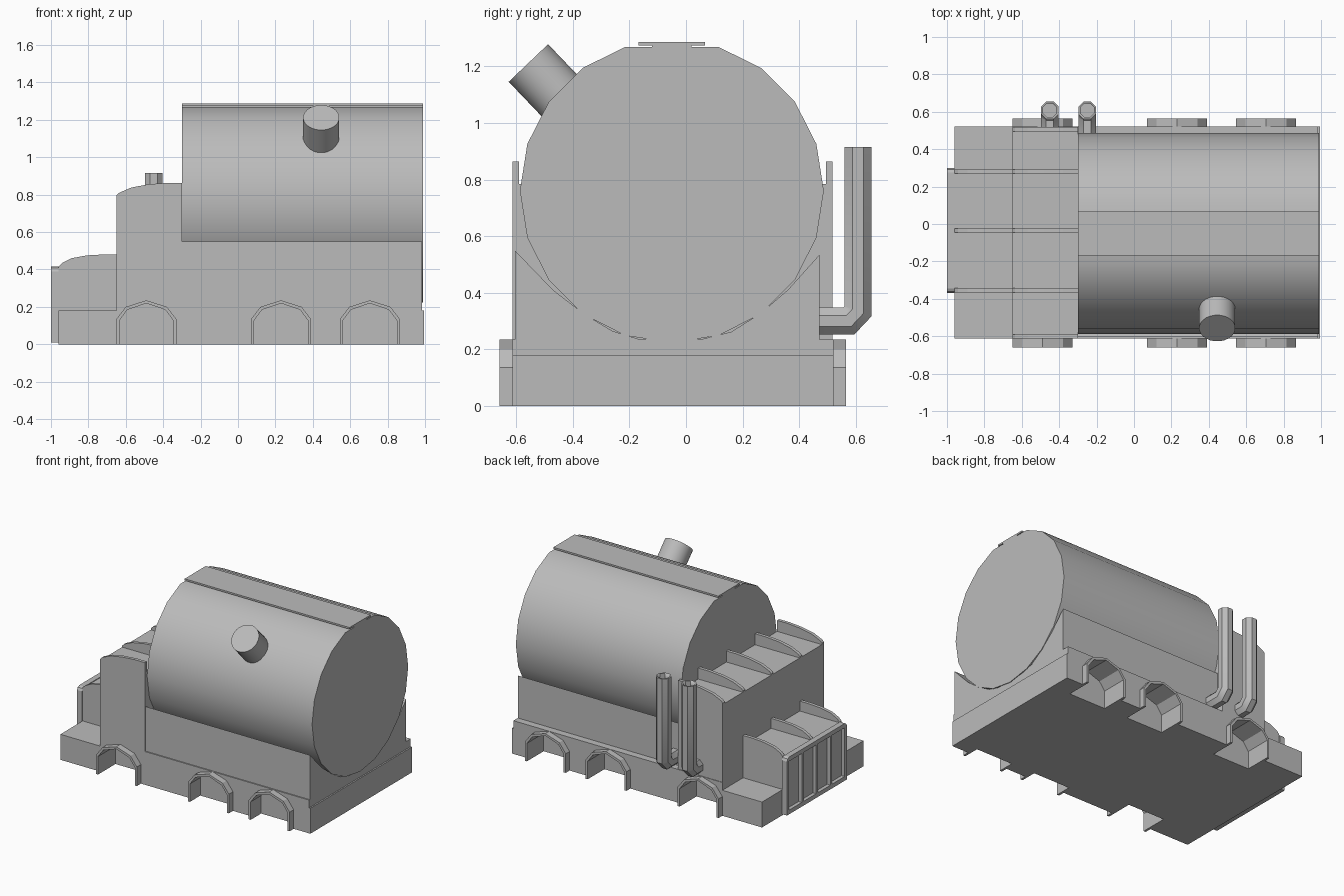
import bpy, bmesh, math
from mathutils import Vector

cube = bpy.data.objects.get("Cube")
if cube:
    bpy.data.objects.remove(cube)

grey = bpy.data.materials.new("plain_grey")
grey.use_nodes = True
COLOUR = (0.5, 0.5, 0.5, 1)
grey.diffuse_color = COLOUR
grey.node_tree.nodes["Principled BSDF"].inputs["Base Color"].default_value = COLOUR


def finish(name, bm, smooth=False):
    bmesh.ops.recalc_face_normals(bm, faces=bm.faces)
    mesh = bpy.data.meshes.new(name)
    bm.to_mesh(mesh)
    bm.free()
    mesh.materials.append(grey)
    ob = bpy.data.objects.new(name, mesh)
    bpy.context.collection.objects.link(ob)
    if smooth:
        bpy.ops.object.select_all(action='DESELECT')
        ob.select_set(True)
        bpy.context.view_layer.objects.active = ob
        bpy.ops.object.shade_smooth_by_angle(angle=math.radians(35))
    return ob


def prism(name, profile, axis, a, b, smooth=False):
    """Extrude a flat profile along x (points are y, z) or y (points are x, z)."""
    bm = bmesh.new()
    place = (lambda p, t: (t, p[0], p[1])) if axis == 'x' else (lambda p, t: (p[0], t, p[1]))
    face = bm.faces.new([bm.verts.new(place(p, a)) for p in profile])
    moved = bmesh.ops.extrude_face_region(bm, geom=[face])["geom"]
    shift = Vector(place((0, 0), b - a))
    bmesh.ops.translate(bm, vec=shift, verts=[v for v in moved if isinstance(v, bmesh.types.BMVert)])
    return finish(name, bm, smooth)


def box(name, x0, x1, y0, y1, z0, z1):
    return prism(name, [(x0, z0), (x1, z0), (x1, z1), (x0, z1)], 'y', y0, y1)


def cut(target, cutters):
    for c in cutters:
        c.hide_render = True
        c.hide_set(True)
        mod = target.modifiers.new("cut", 'BOOLEAN')
        mod.operation = 'DIFFERENCE'
        mod.solver = 'EXACT'
        mod.object = c


def tube(name, path, radius, sides):
    """Sweep a round section along a path lying in a plane of constant x."""
    bm = bmesh.new()
    path = [Vector(p) for p in path]
    rings = []
    for i, p in enumerate(path):
        before = (p - path[i - 1]).normalized() if i else None
        after = (path[i + 1] - p).normalized() if i < len(path) - 1 else None
        t = ((before or after) + (after or before)).normalized()
        stretch = 1 / t.dot(before or after)
        side = t.cross(Vector((1, 0, 0)))
        ring = []
        for k in range(sides):
            a = 2 * math.pi * (k + 0.5) / sides
            ring.append(bm.verts.new(p + radius * (Vector((math.cos(a), 0, 0))
                                                   + side * math.sin(a) * stretch)))
        rings.append(ring)
    for r, s in zip(rings, rings[1:]):
        for k in range(sides):
            n = (k + 1) % sides
            bm.faces.new((r[k], r[n], s[n], s[k]))
    bm.faces.new(rings[0])
    bm.faces.new(rings[-1])
    return finish(name, bm, True)


FRONT, BACK, MID = -0.613, 0.522, -0.05

# Chassis and the band on top of it
chassis = box("chassis", -0.96, 0.995, FRONT, BACK, 0, 0.18)
band = box("chassis_band", -0.65, 0.985, FRONT, BACK, 0.18, 0.235)

# Wheel arches with wells cut into the chassis
def arch_points(x, t):
    half = [(0.16 - t, 0), (0.16 - t, 0.135 - t / 2), (0.11 - t / 2, 0.2 - t), (0, 0.235 - t)]
    return [(x + u, z) for u, z in half] + [(x - u, z) for u, z in half[-2::-1]]

wells = []
for i, x in enumerate((-0.49, 0.23, 0.705)):
    inner, outer = arch_points(x, 0.016), arch_points(x, 0)
    ring = outer + inner[::-1]
    prism(f"front_arch_{i + 1}", ring, 'y', FRONT - 0.046, FRONT + 0.01)
    prism(f"back_arch_{i + 1}", ring, 'y', BACK - 0.01, BACK + 0.043)
    hole = [(u, z if z else -0.05) for u, z in inner]
    depth = 0.07 if i else 0.15
    wells.append(prism(f"front_well_cutter_{i + 1}", hole, 'y', FRONT - 0.02, FRONT + depth))
    wells.append(prism(f"back_well_cutter_{i + 1}", hole, 'y', BACK - 0.145, BACK + 0.02))
cut(chassis, wells)
cut(band, wells)

# Cradle holding the tank
cradle = [(-0.605, 0.235), (-0.605, 0.55), (-0.47, 0.41), (-0.36, 0.325), (-0.26, 0.265),
          (-0.17, 0.237), (0.06, 0.237), (0.16, 0.262), (0.26, 0.325), (0.36, 0.41),
          (0.472, 0.535), (0.472, 0.235)]
prism("tank_cradle", cradle, 'x', -0.3, 0.985)

# Tank with a flattened top
R, ZC = 0.537, 0.76
circle = []
for k in range(20):
    a = 2 * math.pi * k / 20
    circle.append((MID + R * math.cos(a), min(ZC + R * math.sin(a), 1.268)))
prism("tank", circle, 'x', -0.3, 0.99, True)
box("top_plate_support", -0.3, 0.99, -0.12, 0.02, 1.26, 1.278)
box("top_plate", -0.3, 0.99, -0.168, 0.068, 1.274, 1.286)

# Filler neck
tube("filler_neck", [(0.445, -0.35, 0.995), (0.445, -0.557, 1.212)], 0.097, 24)

# Tall hood and low hood, each with curved ribs
box("tall_hood", -0.65, -0.3, FRONT, 0.518, 0.235, 0.785)
box("low_hood", -0.96, -0.65, -0.365, 0.29, 0.18, 0.41)
tall_rib = [(-0.65, 0.7), (-0.65, 0.795), (-0.635, 0.81), (-0.57, 0.838), (-0.48, 0.855),
            (-0.38, 0.863), (-0.3, 0.863), (-0.3, 0.7)]
low_rib = [(-0.96, 0.35), (-0.96, 0.415), (-0.94, 0.435), (-0.89, 0.46), (-0.81, 0.475),
           (-0.72, 0.48), (-0.65, 0.48), (-0.65, 0.35)]
rib_ys = (-0.355, -0.035, 0.28)
for i, y in enumerate((-0.602,) + rib_ys + (0.506,)):
    prism(f"tall_hood_rib_{i + 1}", tall_rib, 'y', y - 0.011, y + 0.012)
for i, y in enumerate(rib_ys):
    prism(f"low_hood_rib_{i + 1}", low_rib, 'y', y - 0.011, y + 0.012)

# Grille with four sunken panels
y0, y1, z0, z1, c = -0.37, 0.3, 0.01, 0.415, 0.025
outline = [(y0, z0), (y1, z0), (y1, z1 - c), (y1 - c / 3, z1 - c / 3), (y1 - c, z1),
           (y0 + c, z1), (y0 + c / 3, z1 - c / 3), (y0, z1 - c)]
grille = prism("grille", outline, 'x', -1.0, -0.96)
step = (y1 - y0 - 0.03) / 4
panels = []
for i in range(4):
    a = y0 + 0.025 + i * step
    panels.append(box(f"grille_cutter_{i + 1}", -1.05, -0.975, a, a + step - 0.02, 0.04, 0.385))
cut(grille, panels)

# Exhaust pipes
for i, x in enumerate((-0.25, -0.45)):
    tube(f"exhaust_pipe_{i + 1}", [(x, 0.44, 0.3), (x, 0.575, 0.3), (x, 0.608, 0.335),
                                   (x, 0.608, 0.915)], 0.051, 8)
    rim = bpy.data.objects[f"exhaust_pipe_{i + 1}"]
    bore = tube(f"exhaust_bore_cutter_{i + 1}", [(x, 0.608, 0.88), (x, 0.608, 0.95)], 0.04, 8)
    cut(rim, [bore])
